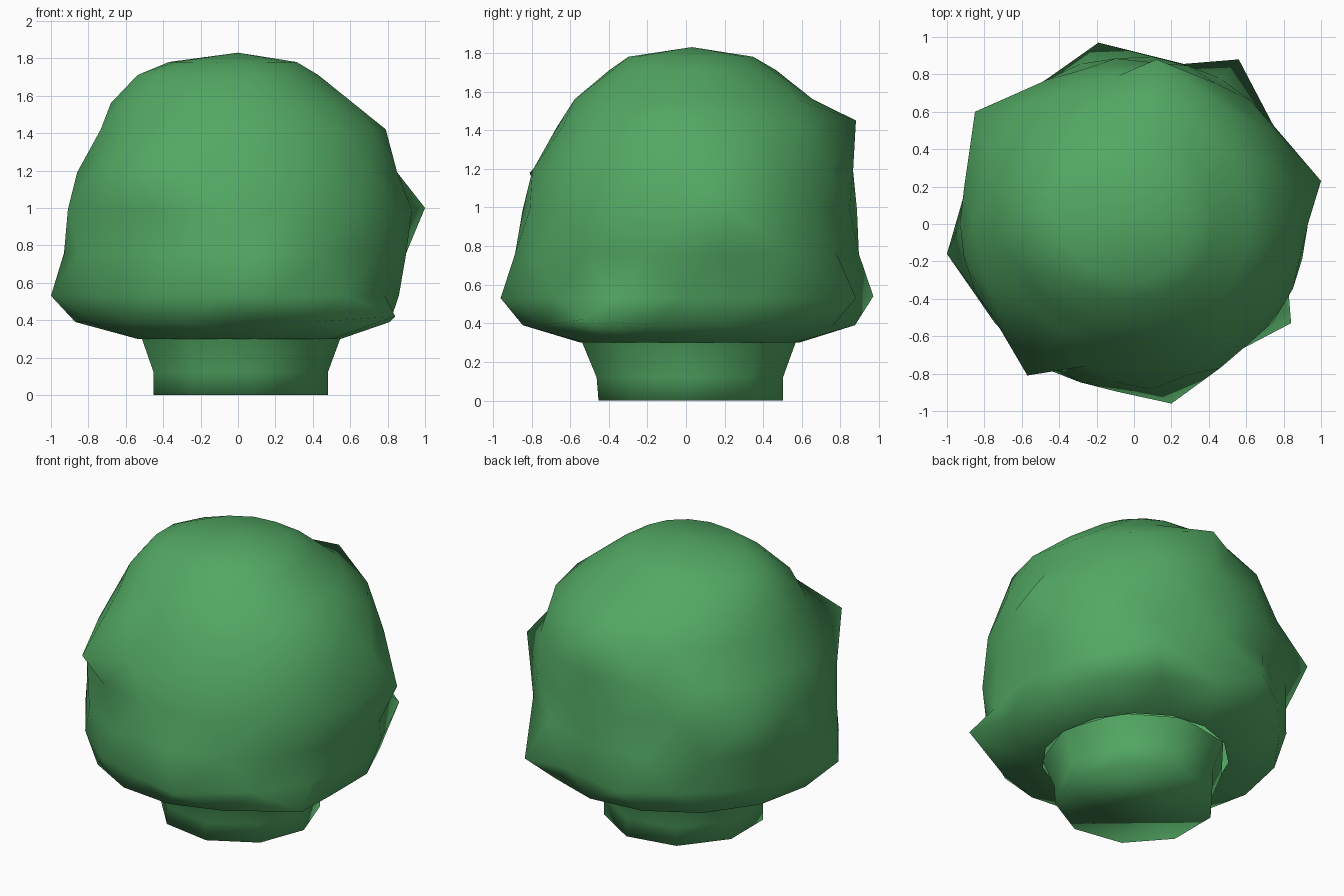
import bpy, bmesh, math
from mathutils import Vector

if "Cube" in bpy.data.objects:
    bpy.data.objects.remove(bpy.data.objects["Cube"])

green = bpy.data.materials.new("leaf green")
green.diffuse_color = (0.085, 0.39, 0.125, 1)
green.use_nodes = True
green.node_tree.nodes["Principled BSDF"].inputs["Base Color"].default_value = green.diffuse_color


def loft(name, rings, sides, top=None, close_bottom=False, peaks=(), twist=0.0):
    """Skin rings given as (z, x_min, x_max, y_min, y_max); peaks pull single vertices out."""
    bm = bmesh.new()
    loops = []
    for i, (z, x0, x1, y0, y1) in enumerate(rings):
        loop = []
        for k in range(sides):
            a = 2 * math.pi * (k + twist * (i % 2)) / sides
            c, s = math.cos(a), math.sin(a)
            loop.append(bm.verts.new((c * (x1 if c > 0 else -x0),
                                      s * (y1 if s > 0 else -y0), z)))
        loops.append(loop)
    for lo, hi in zip(loops, loops[1:]):
        for k in range(sides):
            n = (k + 1) % sides
            if twist:
                # alternate the triangle diagonals to follow the staggered rings
                if loops.index(lo) % 2 == 0:
                    bm.faces.new((lo[k], lo[n], hi[k]))
                    bm.faces.new((lo[n], hi[n], hi[k]))
                else:
                    bm.faces.new((lo[k], hi[n], hi[k]))
                    bm.faces.new((lo[k], lo[n], hi[n]))
            else:
                bm.faces.new((lo[k], lo[n], hi[n], hi[k]))
    if top:
        tip = bm.verts.new(top)
        for k in range(sides):
            bm.faces.new((loops[-1][k], loops[-1][(k + 1) % sides], tip))
    if close_bottom:
        bm.faces.new(loops[0][::-1])
    for p in peaks:
        p = Vector(p)
        min(bm.verts, key=lambda v: (v.co - p).length).co = p
    bmesh.ops.recalc_face_normals(bm, faces=bm.faces)
    mesh = bpy.data.meshes.new(name)
    bm.to_mesh(mesh)
    bm.free()
    mesh.materials.append(green)
    for f in mesh.polygons:
        f.use_smooth = True
    obj = bpy.data.objects.new(name, mesh)
    bpy.context.collection.objects.link(obj)
    return obj


# Leafy crown: irregular dome with a broad, shallow underside
crown_rings = [
    (0.30, -0.55, 0.55, -0.55, 0.59),
    (0.39, -0.87, 0.83, -0.85, 0.88),
    (0.53, -0.92, 0.86, -0.90, 0.90),
    (0.76, -0.93, 0.92, -0.89, 0.90),
    (0.99, -0.93, 0.93, -0.85, 0.89),
    (1.19, -0.86, 0.87, -0.80, 0.87),
    (1.42, -0.75, 0.79, -0.67, 0.80),
    (1.56, -0.68, 0.63, -0.58, 0.66),
    (1.71, -0.55, 0.43, -0.40, 0.47),
    (1.78, -0.37, 0.32, -0.30, 0.35),
]
crown_peaks = [
    (0.20, -0.96, 0.53), (-1.0, -0.16, 0.53), (-0.19, 0.97, 0.54),
    (0.56, 0.88, 0.53), (0.84, -0.53, 0.42), (1.0, 0.23, 1.0),
    (-0.85, 0.60, 1.0), (-0.57, -0.81, 1.18), (0.12, 0.88, 1.45),
]
loft("crown", crown_rings, 15, top=(0, 0.03, 1.83), peaks=crown_peaks, twist=0.5)

# Short trunk, flaring where it meets the crown
trunk_rings = [
    (0.00, -0.48, 0.48, -0.46, 0.51),
    (0.12, -0.48, 0.48, -0.47, 0.51),
    (0.31, -0.55, 0.55, -0.55, 0.58),
]
loft("trunk", trunk_rings, 9, close_bottom=True)
